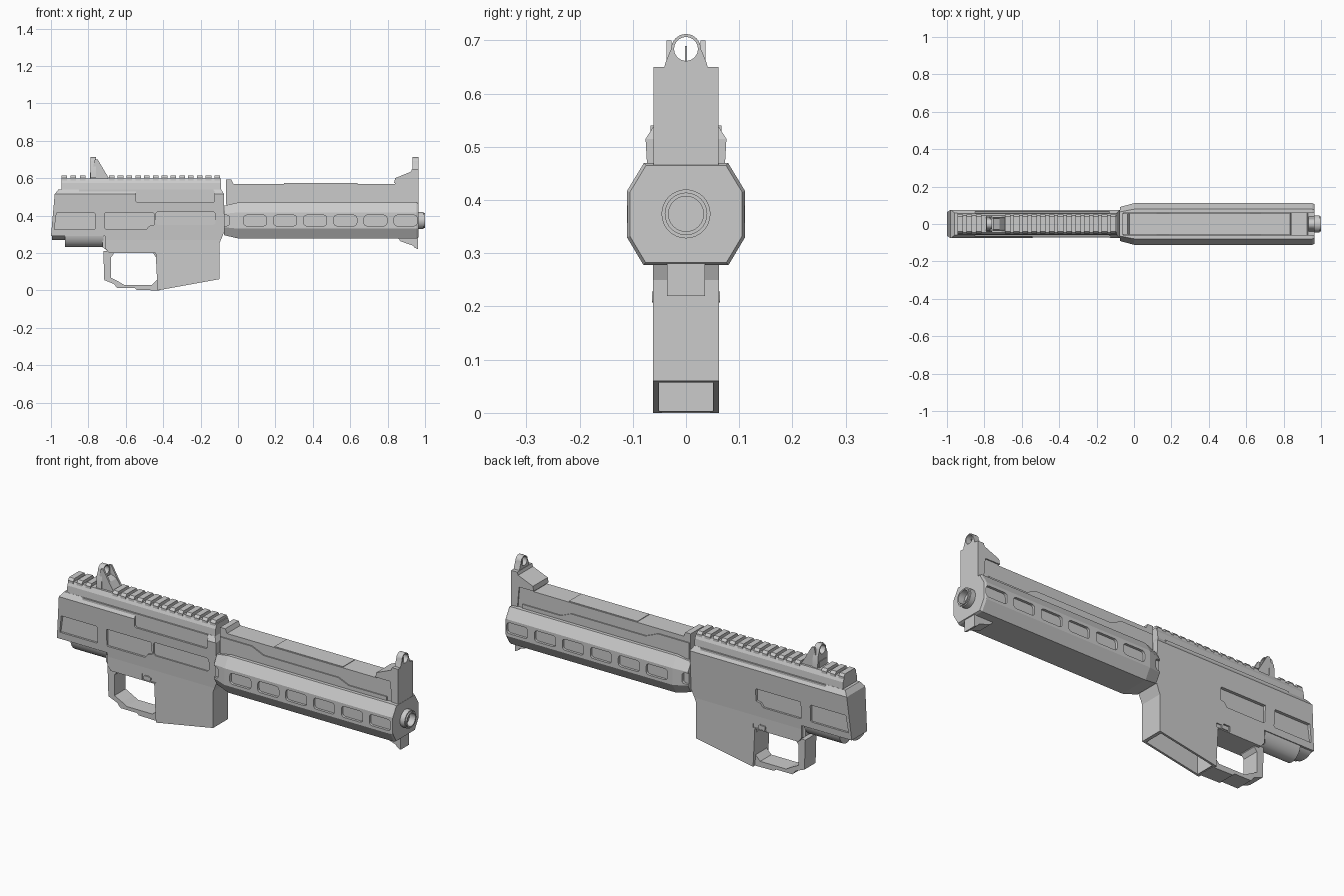
import bpy, bmesh
from math import cos, sin, pi
from mathutils import Vector

if "Cube" in bpy.data.objects:
    bpy.data.objects.remove(bpy.data.objects["Cube"])


def make(name, bm):
    bmesh.ops.recalc_face_normals(bm, faces=bm.faces)
    me = bpy.data.meshes.new(name)
    bm.to_mesh(me)
    bm.free()
    ob = bpy.data.objects.new(name, me)
    bpy.context.collection.objects.link(ob)
    return ob


def add_prism(bm, pts, axis, lo, hi):
    rings = []
    for d in (lo, hi):
        rings.append([bm.verts.new((d, a, b) if axis == 'x' else (a, d, b) if axis == 'y' else (a, b, d))
                      for a, b in pts])
    n = len(pts)
    bm.faces.new(rings[0])
    bm.faces.new(rings[1][::-1])
    for i in range(n):
        j = (i + 1) % n
        bm.faces.new((rings[0][i], rings[1][i], rings[1][j], rings[0][j]))


def prism(name, pts, axis, lo, hi):
    bm = bmesh.new()
    add_prism(bm, pts, axis, lo, hi)
    return make(name, bm)


def rect(a0, a1, b0, b1):
    return [(a0, b0), (a1, b0), (a1, b1), (a0, b1)]


def rounded(a0, a1, b0, b1, r=0.015, k=3):
    pts = []
    for q, (ca, cb) in enumerate([(a1 - r, b1 - r), (a0 + r, b1 - r), (a0 + r, b0 + r), (a1 - r, b0 + r)]):
        for i in range(k + 1):
            t = (q + i / k) * pi / 2
            pts.append((ca + r * cos(t), cb + r * sin(t)))
    return pts


def arc(ca, cb, r, t0, t1, n, ry=None):
    return [(ca + r * cos(t0 + (t1 - t0) * i / n), cb + (ry or r) * sin(t0 + (t1 - t0) * i / n))
            for i in range(n + 1)]


def cut(ob, shapes):
    """shapes: list of (pts, axis, lo, hi) subtracted from ob."""
    bm = bmesh.new()
    for s in shapes:
        add_prism(bm, *s)
    c = make("cutter", bm)
    c.hide_render = True
    m = ob.modifiers.new("cut", 'BOOLEAN')
    m.object, m.operation, m.solver = c, 'DIFFERENCE', 'EXACT'
    bpy.context.view_layer.objects.active = ob
    bpy.ops.object.modifier_apply(modifier=m.name)
    bpy.data.objects.remove(c)


def smooth(ob):
    bpy.ops.object.select_all(action='DESELECT')
    ob.select_set(True)
    bpy.context.view_layer.objects.active = ob
    bpy.ops.object.shade_smooth_by_angle(angle=0.6)


def circle(r, cz, n=24):
    return arc(0, cz, r, 0, 2 * pi * (n - 1) / n, n - 1)


# Receiver: side outline whose width varies with height
outline = [(-1, .29), (-.71, .29), (-.71, .225), (-.69, .2), (-.44, .2), (-.43, 0), (-.10, .06), (-.10, .25),
           (-.075, .31), (-.075, .515), (-.09, .54), (-.96, .54), (-.98, .515)]
bm = bmesh.new()
add_prism(bm, outline, 'y', -1, 1)
for z in (.27, .515):
    bmesh.ops.bisect_plane(bm, geom=bm.verts[:] + bm.edges[:] + bm.faces[:],
                           plane_co=(0, 0, z), plane_no=(0, 0, 1))
for v in bm.verts:
    z = v.co.z
    w = .062 if z <= .27 else .062 + (z - .27) / .245 * .014 if z < .516 else .060
    v.co.y = w if v.co.y > 0 else -w
body = make("receiver", bm)

# Receiver pockets, ejection port, latch recesses and magazine well
rear = [(-.982, .325), (-.77, .325), (-.765, .33), (-.765, .41), (-.77, .415), (-.97, .415)]
mid = [(-.71, .33), (-.705, .325), (-.49, .325), (-.475, .345), (-.45, .35), (-.45, .41), (-.455, .415), (-.71, .415)]
latch = [(-.51, .205), (-.43, .205), (-.43, .225), (-.47, .225), (-.47, .235), (-.51, .235)]
shapes = [(rect(-.415, -.115, -.051, .051), 'z', -.1, .24)]
for s in (-1, 1):
    shapes += [(p, 'y', s * .055, s * .12) for p in (rear, mid)]
    shapes.append((latch, 'y', s * .057, s * .12))
shapes.append((rounded(-.44, -.12, .35, .42), 'y', -.06, -.12))
shapes.append((rounded(-.545, -.125, .47, .537, .01), 'y', -.064, -.12))
cut(body, shapes)

# Rounded grip mount under the rear
for name, x0, x1, bot in (("grip_mount_rear", -.995, -.92, .27), ("grip_mount", -.925, -.72, .232)):
    smooth(prism(name, arc(0, .31, .061, pi, 2 * pi, 14, .31 - bot), 'x', x0, x1))
prism("grip_mount_ramp", [(-.725, .29), (-.725, .232), (-.69, .205), (-.69, .29)], 'y', -.05, .05)

# Trigger guard loop
prism("trigger_guard", [(-.72, .21), (-.715, .055), (-.665, .035), (-.645, .012), (-.55, .012), (-.54, .002),
                        (-.42, 0), (-.42, .07), (-.435, .055), (-.46, .03), (-.61, .03), (-.635, .045),
                        (-.68, .068), (-.68, .175), (-.665, .195), (-.665, .21)], 'y', -.046, .046)
prism("guard_front_ramp", [(-.46, .21), (-.435, .17), (-.42, .17), (-.42, .21)], 'y', -.046, .046)

# Bolt catch and release tabs on both sides
for s in (-1, 1):
    prism("release_tab", rounded(-.5, -.46, .207, .228, .006), 'y', s * .05, s * .064)
    prism("side_strip", rect(-.85, -.13, .522, .54), 'y', s * .05, s * .067)

# Top rail with cross teeth
prism("rail_base", [(-.06, .53), (.06, .53), (.056, .575), (.045, .598), (-.045, .598), (-.056, .575)],
      'x', -.945, -.09)
bm = bmesh.new()
tooth = [(-.05, .585), (.05, .585), (.05, .6), (.04, .613), (-.04, .613), (-.05, .6)]
for x in [-.93, -.88, -.83] + [-.675 + i * .047 for i in range(13)]:
    add_prism(bm, tooth, 'x', x - .015, x + .015)
make("rail_teeth", bm)

# Handguard: octagonal section lofted along its length
octo = [(.111, .33), (.111, .417), (.079, .47), (-.079, .47), (-.111, .417), (-.111, .33), (-.08, .278), (.08, .278)]
bm = bmesh.new()
rings = []
for x, k in ((-.075, .82), (-.0, 1), (.955, 1), (.966, .95)):
    rings.append([bm.verts.new((x, y * k, .374 + (z - .374) * k)) for y, z in octo])
for a, b in zip(rings, rings[1:]):
    for i in range(8):
        bm.faces.new((a[i], a[i - 1], b[i - 1], b[i]))
bm.faces.new(rings[0])
bm.faces.new(rings[-1])
guard = make("handguard", bm)
slots = []
for s in (-1, 1):
    for i in range(6):
        x = .03 + i * .161
        slots.append((rounded(x, x + .122, .345, .402), 'y', s * .098, s * .2))
    slots.append((rounded(-.15, -.045, .345, .402), 'y', s * .082, s * .2))
cut(guard, slots)

# Muzzle tube
muzzle = prism("muzzle", circle(.046, .374, 32), 'x', .9, .993)
lip = prism("muzzle_lip", circle(.04, .374, 32), 'x', .92, 1.0)
for ob in (muzzle, lip):
    cut(ob, [(circle(.033, .374, 32), 'x', .955, 1.1)])
    smooth(ob)

# Upper cover over the handguard with side steps and a top panel
prism("upper_cover", [(-.065, .46), (-.065, .592), (-.035, .592), (-.025, .57), (.84, .57), (.845, .592),
                      (.96, .592), (.96, .46)], 'y', -.055, .055)
prism("cover_panel", rect(.245, .64, -.05, .05), 'z', .56, .573)
for s in (-1, 1):
    prism("cover_side_step", [(-.06, .46), (-.06, .545), (.12, .545), (.19, .515), (.62, .515), (.68, .49),
                              (.9, .49), (.9, .46)], 'y', s * .05, s * .061)

# Front sight tower and ring
prism("front_sight_tower", [(.835, .575), (.84, .6), (.925, .635), (.93, .65), (.965, .65), (.965, .46), (.93, .46),
                            (.92, .575)], 'y', -.061, .061)


def ring_sight(name, x0, x1, base):
    pts = [(.042, base), (.038, .66)] + arc(0, .684, .028, 0, pi, 16) + [(-.038, .66), (-.042, base)]
    ob = prism(name, pts, 'x', x0, x1)
    cut(ob, [(circle(.0225, .684), 'x', x0 - .1, x1 + .1)])
    smooth(ob)


ring_sight("front_sight_ring", .932, .965, .645)
prism("front_sight_post", rect(-.0015, .0015, .655, .69), 'x', .945, .952)

# Rear sight with sloped wings
ring_sight("rear_sight_ring", -.788, -.758, .6)
prism("rear_sight_base", [(-.79, .595), (-.79, .63), (-.75, .655), (-.72, .64), (-.69, .6)], 'y', -.03, .03)
for s in (-1, 1):
    prism("rear_sight_wing", [(-.79, .6), (-.775, .66), (-.765, .7), (-.75, .7), (-.715, .64), (-.69, .6)],
          'y', s * .027, s * .037)

# Hook under the handguard front
prism("lower_hook", [(.85, .285), (.87, .262), (.935, .24), (.945, .228), (.962, .22), (.962, .285)],
      'y', -.036, .036)
